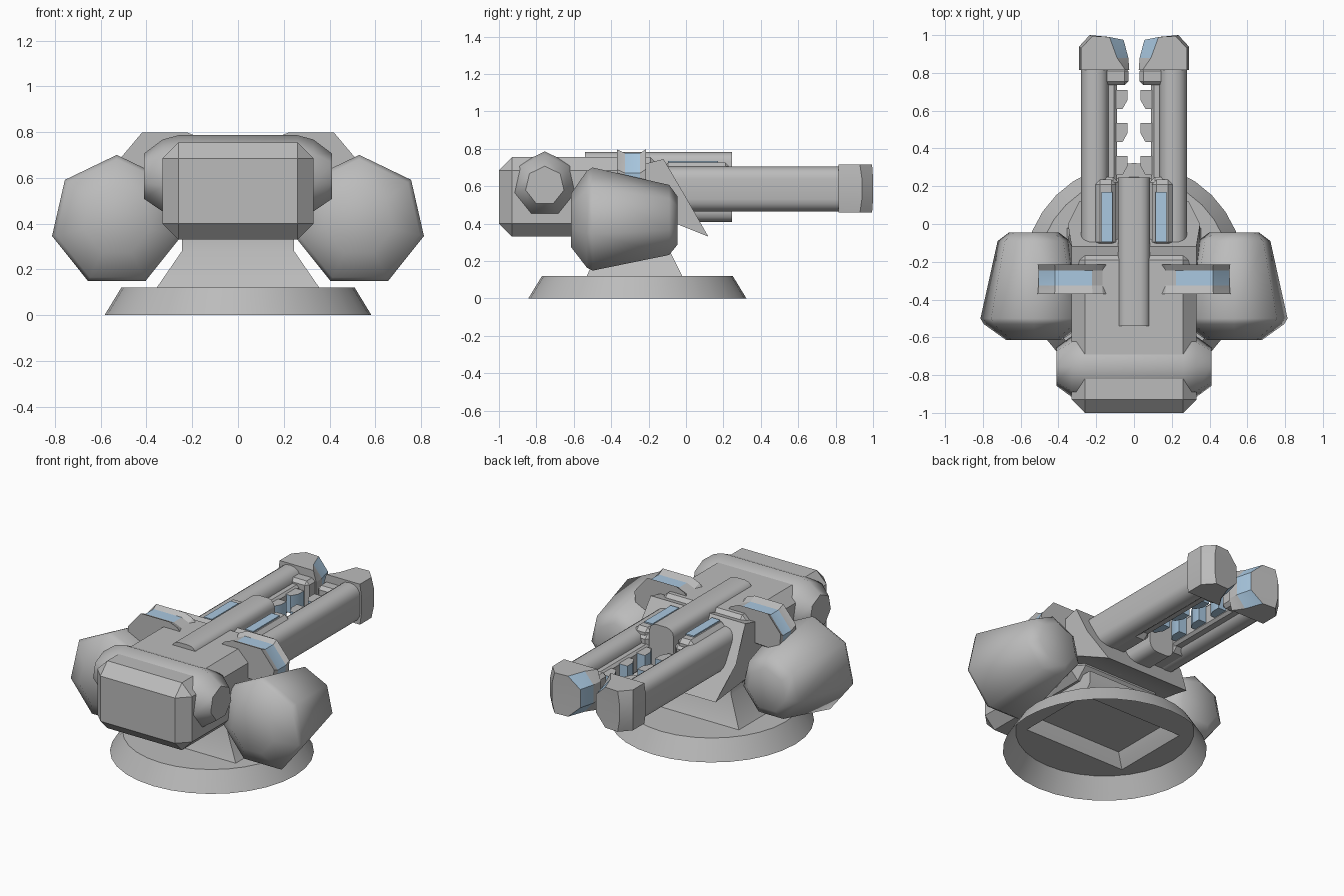
import bpy, bmesh, math
from mathutils import Vector

if "Cube" in bpy.data.objects:
    bpy.data.objects.remove(bpy.data.objects["Cube"], do_unlink=True)


def material(name, colour):
    m = bpy.data.materials.new(name)
    m.use_nodes = True
    m.diffuse_color = (*colour, 1)
    m.node_tree.nodes["Principled BSDF"].inputs["Base Color"].default_value = (*colour, 1)
    return m


GREY = material("steel_grey", (0.5, 0.5, 0.5))
BLUE = material("pale_blue", (0.40, 0.58, 0.75))


def finish(bm, name, angle=35, mirror=False, blue=None):
    """Turn a bmesh into an object; blue(face) picks the accent faces."""
    bmesh.ops.recalc_face_normals(bm, faces=bm.faces)
    if blue:
        for f in bm.faces:
            f.material_index = int(bool(blue(f)))
    me = bpy.data.meshes.new(name)
    bm.to_mesh(me)
    bm.free()
    me.materials.append(GREY)
    me.materials.append(BLUE)
    ob = bpy.data.objects.new(name, me)
    bpy.context.collection.objects.link(ob)
    bpy.ops.object.select_all(action="DESELECT")
    ob.select_set(True)
    bpy.context.view_layer.objects.active = ob
    bpy.ops.object.shade_smooth_by_angle(angle=math.radians(angle))
    if mirror:
        ob.modifiers.new("mirror", "MIRROR")
    return ob


def skin(bm, loops, caps=True):
    """Join equal loops of points with quads."""
    rows = [[bm.verts.new(p) for p in loop] for loop in loops]
    n = len(rows[0])
    for a, b in zip(rows, rows[1:]):
        for i in range(n):
            j = (i + 1) % n
            bm.faces.new((a[i], a[j], b[j], b[i]))
    if caps:
        bm.faces.new(rows[0])
        bm.faces.new(rows[-1])
    return rows


def loft(name, loops, **kw):
    bm = bmesh.new()
    skin(bm, loops)
    return finish(bm, name, **kw)


def box(name, x, y, z, bevel=0, segments=1, lengthwise=False, **kw):
    """Box from ranges; lengthwise bevels only the edges along y."""
    bm = bmesh.new()
    skin(bm, [[(x[0], v, z[0]), (x[1], v, z[0]), (x[1], v, z[1]), (x[0], v, z[1])] for v in y])
    bmesh.ops.recalc_face_normals(bm, faces=bm.faces)
    if bevel:
        edges = [e for e in bm.edges
                 if not lengthwise or abs((e.verts[0].co - e.verts[1].co).y) > 0.01]
        bmesh.ops.bevel(bm, geom=edges, offset=bevel, segments=segments,
                        profile=0.5, affect="EDGES", clamp_overlap=True)
    return finish(bm, name, **kw)


def heptagon(centre, r, axis):
    """Seven-sided loop with a corner on top, around the x or y axis."""
    side = Vector((0, 1, 0)) if axis == "x" else Vector((1, 0, 0))
    angles = [math.tau * i / 7 for i in range(7)]
    return [Vector(centre) + r * (side * math.sin(a) + Vector((0, 0, math.cos(a)))) for a in angles]


def rect(hx, y0, y1, z):
    return [(-hx, y0, z), (hx, y0, z), (hx, y1, z), (-hx, y1, z)]


# Hollow flared base with a tapered pedestal rising through it
bm = bmesh.new()
turn = [math.tau * i / 32 for i in range(32)]
ring = skin(bm, [[(r * math.cos(a), r * math.sin(a) - 0.26, z) for a in turn]
                 for r, z in ((0.583, 0), (0.51, 0.12))], caps=False)[-1]
foot = skin(bm, [rect(0.355, -0.53, -0.02, 0.12), rect(0.245, -0.46, -0.10, 0.28),
                 rect(0.245, -0.46, -0.10, 0.36)], caps=False)[0]
rim = [bm.edges.get((loop[i - 1], loop[i])) for loop in (ring, foot) for i in range(len(loop))]
bmesh.ops.triangle_fill(bm, edges=rim, use_beauty=True, normal=(0, 0, 1))
bm.faces.new([bm.verts.new(p) for p in rect(0.30, -0.495, -0.06, 0.20)])
finish(bm, "base_and_pedestal")

# Chamfered main body, with a sloping armour wedge behind it
box("main_body", (-0.33, 0.33), (-1, -0.12), (0.33, 0.755), bevel=0.07)
wedge = [(-0.3, 0.70, 0.33), (-0.12, 0.745, 0.33), (0.0, 0.54, 0.35),
         (0.12, 0.33, 0.29), (-0.08, 0.41, 0.35), (-0.3, 0.41, 0.33)]
loft("rear_wedge", [[(s * w, y, z) for y, z, w in wedge] for s in (-1, 1)])

# Cross drum with tapered ends
drum = [(0.41, 0.105), (0.33, 0.165), (0.26, 0.184)]
stations = [(-x, r) for x, r in drum] + [(x, r) for x, r in reversed(drum)]
loft("cross_drum", [heptagon((x, -0.755, 0.602), r, "x") for x, r in stations], angle=53)

# Side pods
pod = [(-0.615, 0.15), (-0.53, 0.272), (-0.50, 0.29), (-0.09, 0.197), (-0.045, 0.135)]
loft("side_pods", [heptagon((0.53, y, 0.41), r, "y") for y, r in pod], angle=53, mirror=True)

# Pinched clamps joining the pods to the body, with a blue band over the top
clamp = [(0.50, 0.58), (0.51, 0.69), (0.42, 0.797), (0.22, 0.797),
         (0.165, 0.775), (0.115, 0.72), (0.115, 0.60)]
bands = [(-0.37, 0), (-0.325, 0.02), (-0.245, 0.02), (-0.215, 0)]
loft("pod_clamps",
     [[(0.31 + (x - 0.31) * (1 - d), y, z - d) for x, z in clamp] for y, d in bands],
     angle=20, mirror=True,
     blue=lambda f: abs(f.calc_center_median().y + 0.285) < 0.01 and f.normal.x > -0.3
     and f.normal.z > -0.2)

# Rounded central spine
box("central_spine", (-0.085, 0.085), (-0.54, 0.245), (0.41, 0.782),
    bevel=0.05, segments=3, lengthwise=True)

# Twin barrels with their inner rails
box("barrels", (0.135, 0.28), (-0.15, 0.84), (0.465, 0.705),
    bevel=0.065, segments=4, lengthwise=True, mirror=True)
box("barrel_breeches", (0.08, 0.25), (-0.15, 0.25), (0.47, 0.70), bevel=0.03, mirror=True)
box("inner_rails", (0.09, 0.16), (0.2, 0.82), (0.50, 0.64), bevel=0.015, mirror=True)
box("muzzle_necks", (0.03, 0.18), (0.735, 0.83), (0.50, 0.67), bevel=0.02, mirror=True)

# Raised sight housings with blue strips
box("strip_housings", (0.095, 0.205), (-0.12, 0.235), (0.66, 0.728), bevel=0.025, mirror=True)
box("blue_strips", (0.115, 0.172), (-0.095, 0.17), (0.70, 0.736), mirror=True,
    blue=lambda f: True)

# Blue-sided teeth along the gap between the barrels
for i in range(3):
    y = 0.26 + 0.175 * i
    plan = [(0.10, y), (0.10, y + 0.10), (0.035, y + 0.10), (0.035, y + 0.045), (0.06, y)]
    loft(f"rail_teeth_{i + 1}", [[(px, py, z) for px, py in plan] for z in (0.52, 0.63)],
         mirror=True, blue=lambda f: f.normal.z < 0.5)

# Muzzle blocks with blue facets on the inner corners
outer = [(0.28, 0.815), (0.28, 0.93), (0.22, 0.995), (0.13, 0.99), (0.09, 0.88), (0.045, 0.815)]
middle = [(0.29, 0.815), (0.29, 0.94), (0.235, 1.0), (0.055, 0.975), (0.03, 0.88), (0.025, 0.815)]
levels = [(0.46, outer), (0.53, middle), (0.645, middle), (0.715, outer)]
loft("muzzles", [[(x, y, z) for x, y in plan] for z, plan in levels], mirror=True, angle=25,
     blue=lambda f: f.normal.x < -0.3 and f.calc_center_median().y > 0.9
     and abs(f.normal.z) < 0.95)
